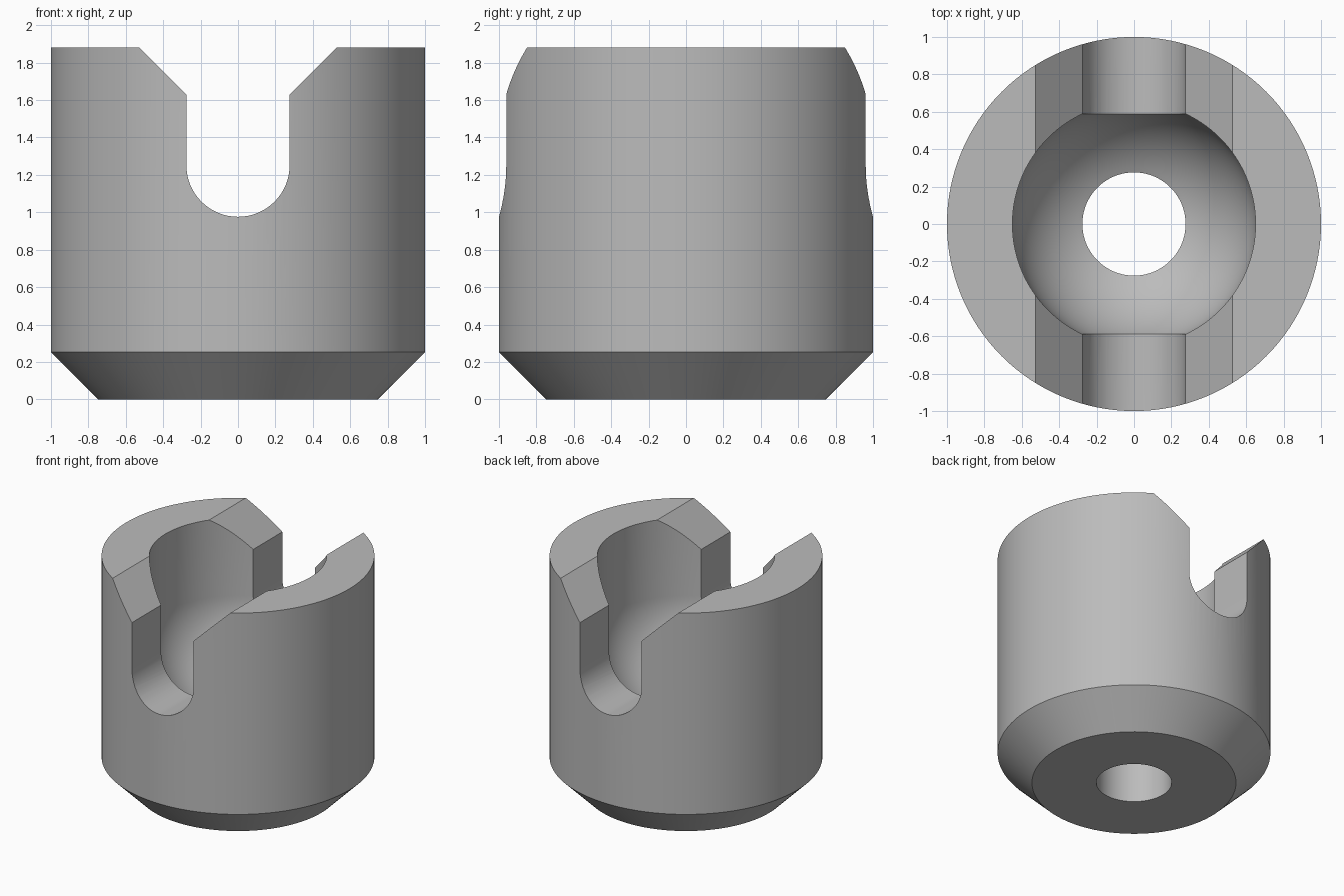
import bpy, bmesh, math
from mathutils import Matrix, Vector

cube = bpy.data.objects.get("Cube")
if cube:
    bpy.data.objects.remove(cube, do_unlink=True)

STEPS = 128
OUTER, TOP, CHAMFER = 1.0, 1.88, 0.252
SLOT, BORE, SEAT_Z = 0.276, 0.65, 1.252

metal = bpy.data.materials.new("grey metal")
metal.use_nodes = True
grey = (0.5, 0.5, 0.5, 1)
metal.diffuse_color = grey
metal.node_tree.nodes["Principled BSDF"].inputs["Base Color"].default_value = grey


def make_object(name, bm):
    bmesh.ops.recalc_face_normals(bm, faces=bm.faces)
    mesh = bpy.data.meshes.new(name)
    bm.to_mesh(mesh)
    bm.free()
    mesh.materials.append(metal)
    obj = bpy.data.objects.new(name, mesh)
    bpy.context.collection.objects.link(obj)
    return obj


def lathe(name, profile):
    """Turn a closed (radius, height) loop around the z axis."""
    bm = bmesh.new()
    verts = [bm.verts.new((r, 0, z)) for r, z in profile]
    edges = [bm.edges.new((verts[i - 1], verts[i])) for i in range(len(verts))]
    bmesh.ops.spin(bm, geom=verts + edges, cent=(0, 0, 0), axis=(0, 0, 1),
                   angle=math.tau, steps=STEPS, use_merge=True)
    bmesh.ops.remove_doubles(bm, verts=bm.verts, dist=1e-5)
    return make_object(name, bm)


def extrude_along_y(name, outline, half):
    """Extrude an (x, z) outline symmetrically through the body."""
    bm = bmesh.new()
    face = bm.faces.new([bm.verts.new((x, -half, z)) for x, z in outline])
    new = bmesh.ops.extrude_face_region(bm, geom=[face])["geom"]
    bmesh.ops.translate(bm, vec=(0, 2 * half, 0),
                        verts=[g for g in new if isinstance(g, bmesh.types.BMVert)])
    return make_object(name, bm)


# Body: chamfered cylinder with a drain hole, spherical seat and straight bore
start = math.asin(SLOT / BORE)
angles = [start + (math.pi / 2 - start) * i / 24 for i in range(25)]
seat = [(BORE * math.sin(a), SEAT_Z - BORE * math.cos(a)) for a in angles]
body = lathe("socket_body", [(SLOT, 0)] + seat + [
    (BORE, TOP), (OUTER, TOP), (OUTER, CHAMFER), (OUTER - CHAMFER, 0)])

# Slot: round bottom, straight walls and flared mouth, cut front to back
arc = [math.pi * (1 + i / 32) for i in range(33)]
outline = [(SLOT * math.cos(a), SEAT_Z + SLOT * math.sin(a)) for a in arc]
right_side = [(SLOT, TOP - 0.25), (SLOT + 0.45, TOP + 0.2)]
outline += right_side + [(-x, z) for x, z in reversed(right_side)]
cutter = extrude_along_y("slot_cutter", outline, 1.2)
cutter.hide_render = True

cut = body.modifiers.new("slot", "BOOLEAN")
cut.operation = "DIFFERENCE"
cut.solver = "EXACT"
cut.object = cutter

bpy.ops.object.select_all(action="DESELECT")
body.select_set(True)
bpy.context.view_layer.objects.active = body
bpy.ops.object.modifier_apply(modifier=cut.name)
bpy.data.objects.remove(cutter, do_unlink=True)
bpy.ops.object.shade_smooth_by_angle(angle=math.radians(20))
